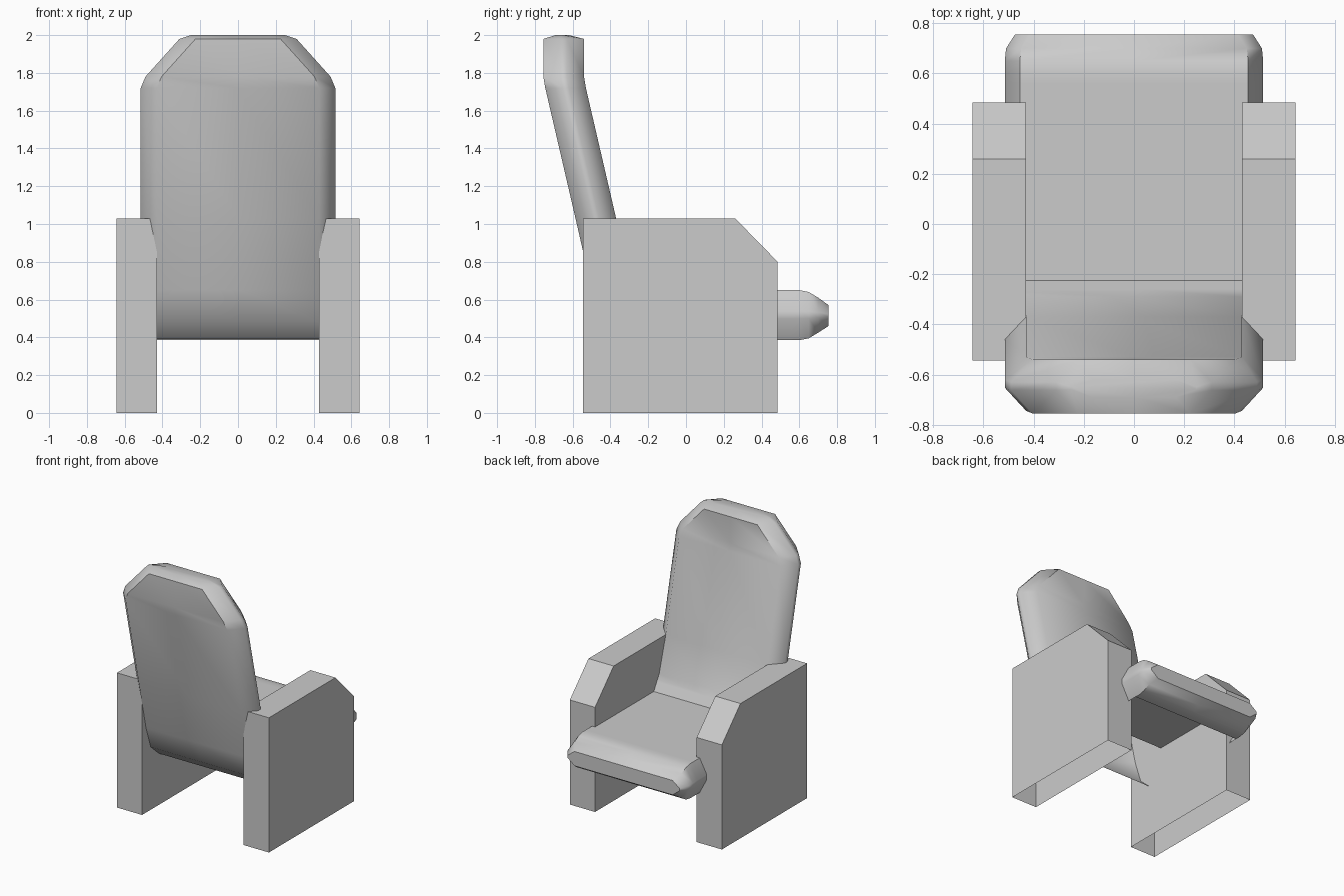
import bpy, bmesh, math

if "Cube" in bpy.data.objects:
    bpy.data.objects.remove(bpy.data.objects["Cube"])


def make_object(name, bm, smooth=False):
    bmesh.ops.recalc_face_normals(bm, faces=bm.faces[:])
    mesh = bpy.data.meshes.new(name)
    bm.to_mesh(mesh)
    bm.free()
    obj = bpy.data.objects.new(name, mesh)
    bpy.context.collection.objects.link(obj)
    if smooth:
        bpy.ops.object.select_all(action='DESELECT')
        obj.select_set(True)
        bpy.context.view_layer.objects.active = obj
        bpy.ops.object.shade_smooth_by_angle(angle=math.radians(50))
    return obj


def cushion(name, stations, bevel, open_until=0):
    """Loft chamfered cross-sections between paired profile points.
    Each station: upper (y, z), lower (y, z), half width.
    The lower skin is left open for the first open_until spans."""
    bm = bmesh.new()
    rings = []
    for (ay, az), (by, bz), w in stations:
        inner = w - bevel
        section = [(-inner, 0), (0, 0), (inner, 0), (w, .42), (w, .57),
                   (inner, 1), (0, 1), (-inner, 1), (-w, .57), (-w, .42)]
        rings.append([bm.verts.new((x, ay + (by - ay) * t, az + (bz - az) * t))
                      for x, t in section])
    for s, (r0, r1) in enumerate(zip(rings, rings[1:])):
        for i in range(10):
            if s < open_until and i in (5, 6):
                continue
            j = (i + 1) % 10
            bm.faces.new((r0[i], r0[j], r1[j], r1[i]))
    bm.faces.new(rings[-1])
    return make_object(name, bm, True)


# Seat cushion: flat top with a rounded front lip, hollow underneath
cushion("seat", [
    ((-.225, .65), (-.225, .39), .515),
    ((.56, .65), (.56, .385), .515),
    ((.60, .65), (.60, .385), .515),
    ((.65, .64), (.65, .395), .515),
    ((.70, .61), (.70, .425), .51),
    ((.755, .57), (.755, .46), .475),
], .06, open_until=1)

# Reclined backrest: curls under at the bottom, tapers at the top
cushion("backrest", [
    ((-.225, .65), (-.34, .392), .515),
    ((-.26, .71), (-.44, .48), .515),
    ((-.29, .76), (-.498, .65), .515),
    ((-.37, 1.03), (-.585, 1.03), .515),
    ((-.53, 1.72), (-.745, 1.72), .515),
    ((-.54, 1.78), (-.755, 1.78), .49),
    ((-.54, 1.98), (-.755, 1.98), .31),
    ((-.62, 2.0), (-.69, 2.0), .25),
], .085)

# Side panels with a sloped front corner, open at the floor
side_profile = [(-.545, 0), (-.545, 1.03), (.26, 1.03), (.485, .80), (.485, 0)]
for label, side in (("left", -1), ("right", 1)):
    bm = bmesh.new()
    a = [bm.verts.new((side * .43, y, z)) for y, z in side_profile]
    b = [bm.verts.new((side * .643, y, z)) for y, z in side_profile]
    bm.faces.new(a)
    bm.faces.new(b)
    for i in range(4):
        bm.faces.new((a[i], a[i + 1], b[i + 1], b[i]))
    make_object(label + "_armrest", bm)
